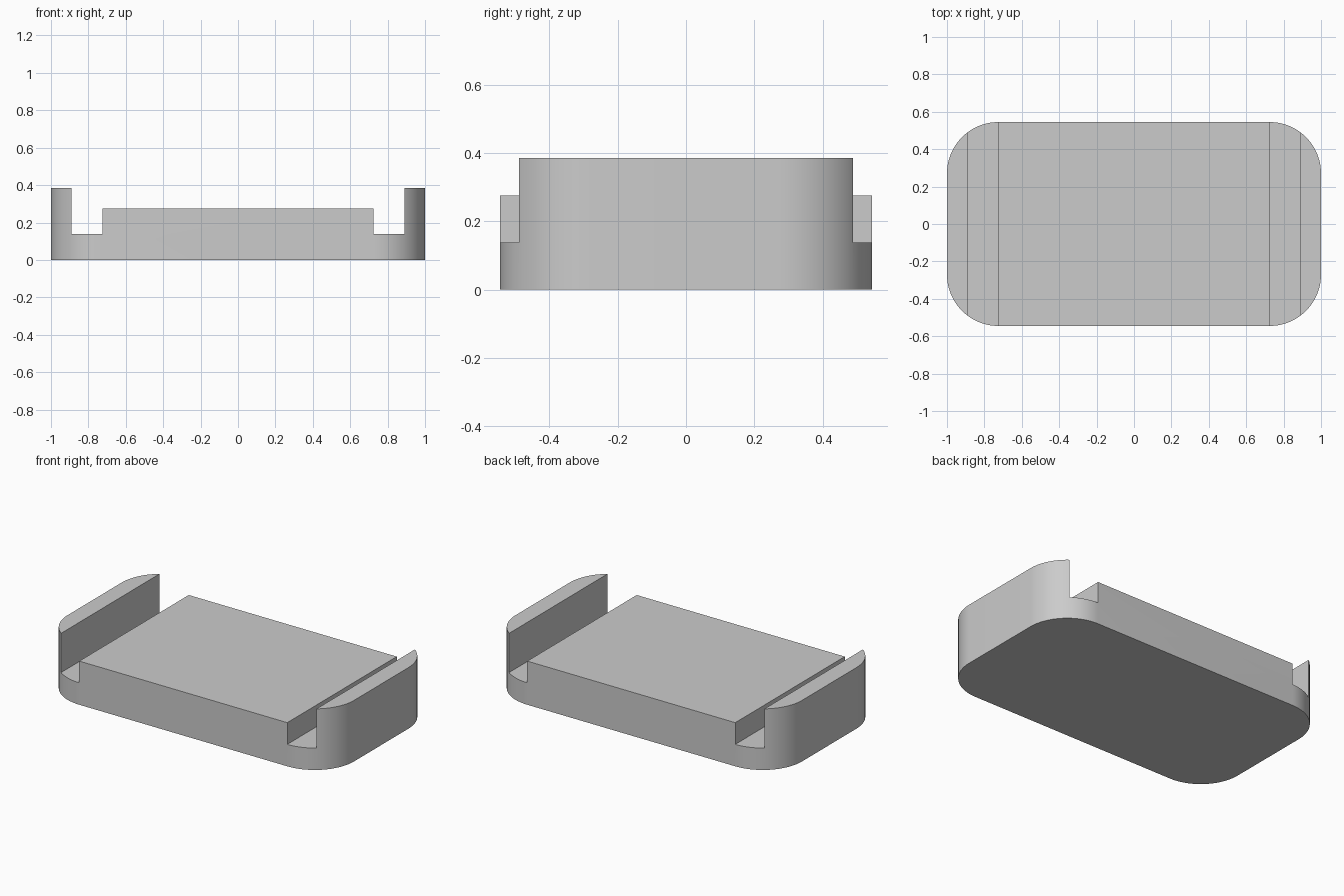
import bpy
import bmesh
from math import cos, sin, pi, radians

# Remove the default cube
cube = bpy.data.objects.get("Cube")
if cube:
    bpy.data.objects.remove(cube, do_unlink=True)

HALF_X, HALF_Y, RADIUS = 1.0, 0.545, 0.275
WALL_TOP, DECK_TOP, CHANNEL_FLOOR = 0.385, 0.275, 0.138
WALL_X, DECK_X = 0.89, 0.725
CORNER_STEPS = 24

# Plain grey finish
grey = bpy.data.materials.new("light grey")
grey.use_nodes = True
colour = (0.6, 0.6, 0.6, 1)
grey.diffuse_color = colour
grey.node_tree.nodes["Principled BSDF"].inputs["Base Color"].default_value = colour


def extrude_outline(name, points, offset):
    """Make a closed solid by pushing a flat outline along an offset."""
    bm = bmesh.new()
    face = bm.faces.new([bm.verts.new(p) for p in points])
    result = bmesh.ops.extrude_face_region(bm, geom=[face], use_keep_orig=True)
    moved = [v for v in result["geom"] if isinstance(v, bmesh.types.BMVert)]
    bmesh.ops.translate(bm, verts=moved, vec=offset)
    bmesh.ops.recalc_face_normals(bm, faces=bm.faces)
    mesh = bpy.data.meshes.new(name)
    bm.to_mesh(mesh)
    bm.free()
    mesh.materials.append(grey)
    obj = bpy.data.objects.new(name, mesh)
    bpy.context.collection.objects.link(obj)
    return obj


# Tray body: rounded rectangle raised to the height of the end walls
outline = []
for quarter, (sx, sy) in enumerate([(1, 1), (-1, 1), (-1, -1), (1, -1)]):
    for step in range(CORNER_STEPS + 1):
        a = (quarter + step / CORNER_STEPS) * pi / 2
        outline.append((sx * (HALF_X - RADIUS) + RADIUS * cos(a),
                        sy * (HALF_Y - RADIUS) + RADIUS * sin(a), 0))
body = extrude_outline("tray_body", outline, (0, 0, WALL_TOP))

# Stepped cutter: leaves the end walls, the two channels and the raised deck
right_half = [(DECK_X, DECK_TOP), (DECK_X, CHANNEL_FLOOR),
              (WALL_X, CHANNEL_FLOOR), (WALL_X, 1)]
profile = right_half + [(-x, z) for x, z in reversed(right_half)]
cutter = extrude_outline("channel_cutter", [(x, -1, z) for x, z in profile], (0, 2, 0))
cutter.hide_render = True

bpy.ops.object.select_all(action="DESELECT")
body.select_set(True)
bpy.context.view_layer.objects.active = body
cut = body.modifiers.new("cut_channels", "BOOLEAN")
cut.operation = "DIFFERENCE"
cut.solver = "EXACT"
cut.object = cutter
bpy.ops.object.modifier_apply(modifier=cut.name)
bpy.data.objects.remove(cutter, do_unlink=True)

# Smooth the round corners, keep the steps crisp
bpy.ops.object.shade_smooth_by_angle(angle=radians(30))
